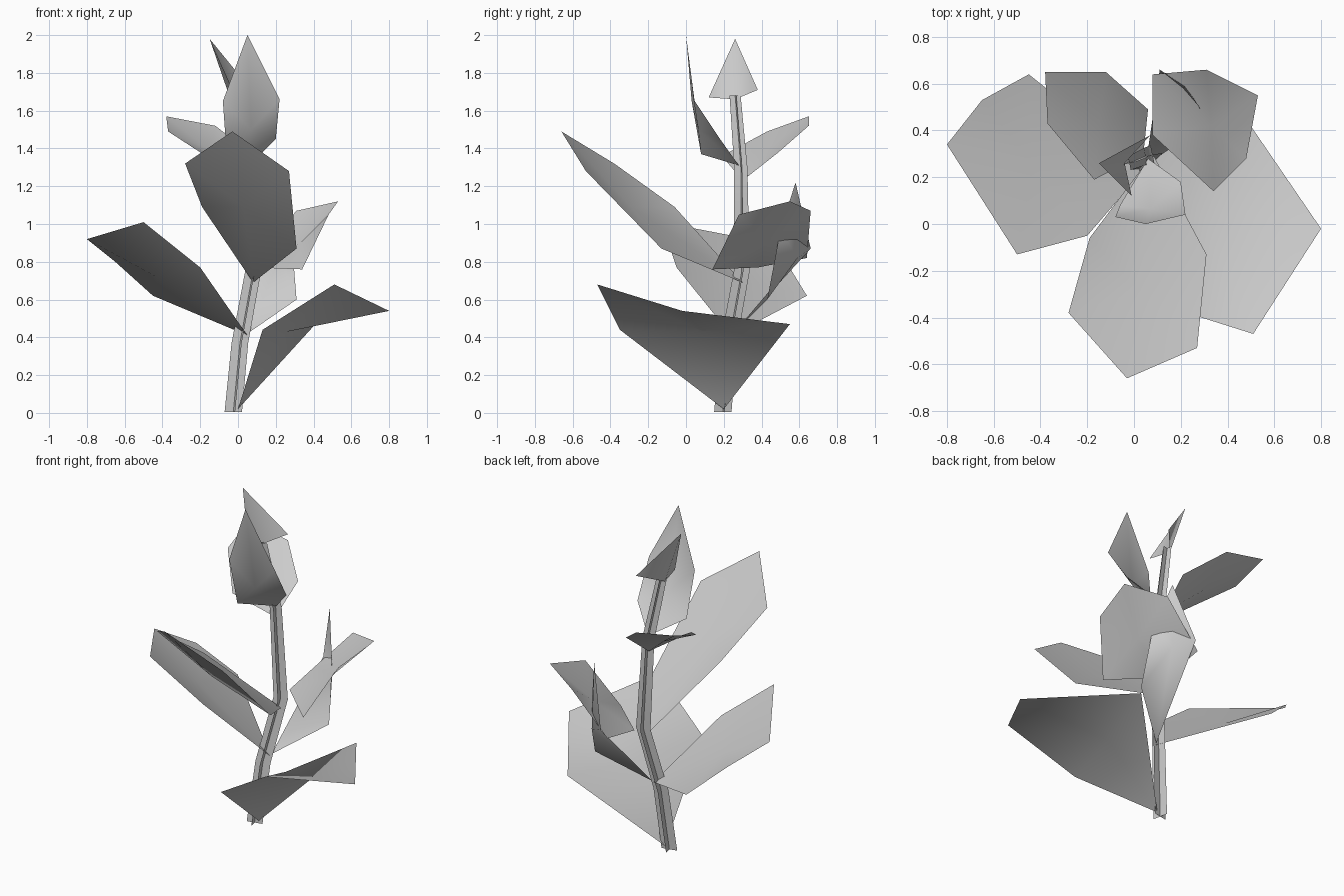
import bpy
import math
from mathutils import Vector

if "Cube" in bpy.data.objects:
    bpy.data.objects.remove(bpy.data.objects["Cube"])


def make_object(name, verts, faces, smooth=120):
    mesh = bpy.data.meshes.new(name)
    mesh.from_pydata(verts, [], faces)
    mesh.update()
    obj = bpy.data.objects.new(name, mesh)
    bpy.context.collection.objects.link(obj)
    bpy.ops.object.select_all(action='DESELECT')
    obj.select_set(True)
    bpy.context.view_layer.objects.active = obj
    bpy.ops.object.shade_smooth_by_angle(angle=math.radians(smooth))
    return obj


def leaf(name, base, left, right, tip, rib):
    """Paper-thin blade: outline fanned around one cupped point on the midrib."""
    loop = [base] + right + [tip] + left[::-1]
    n = len(loop)
    faces = [(i, (i + 1) % n, n) for i in range(n)]
    return make_object(name, loop + [rib], faces)


# Stem: two crossed ribbons following a bent path
path = [(-.025, .195, .005), (.01, .225, .37), (.08, .295, .75),
        (.05, .29, 1.3), (-.02, .26, 1.68)]
half_widths = [.047, .045, .043, .036, .03]
for k, name in enumerate(("stem_ribbon_a", "stem_ribbon_b")):
    a = math.radians(12 + 90 * k)
    side = Vector((math.cos(a), math.sin(a), 0))
    verts = []
    for p, w in zip(path, half_widths):
        verts += [Vector(p) - side * w, Vector(p) + side * w]
    faces = [(2 * i, 2 * i + 1, 2 * i + 3, 2 * i + 2) for i in range(len(path) - 1)]
    make_object(name, verts, faces, 40)

# Large lower leaves
leaf("lower_right_leaf", (0, .2, .02),
     [(.13, -.35, .44), (.51, -.47, .68)], [(.41, .55, .47)],
     (.80, -.02, .54), (.26, .09, .43))
leaf("left_leaf", (.05, .24, .41),
     [(-.45, .64, .62), (-.65, .53, .80)],
     [(-.20, -.05, .77), (-.50, -.13, 1.01)],
     (-.80, .34, .92), (-.43, .25, .72))
leaf("front_leaf", (.08, .30, .69),
     [(-.19, -.06, 1.09), (-.28, -.38, 1.32)],
     [(.31, -.13, .87), (.27, -.53, 1.28)],
     (-.03, -.66, 1.49), (.03, -.29, 1.09))

# Back leaves
leaf("back_upright_leaf", (.05, .25, .42),
     [(.31, .43, .60), (.28, .50, .97)], [(.11, .66, .87)],
     (.21, .58, 1.22), (.22, .59, .82))
leaf("back_right_leaf", (.08, .38, .77),
     [(.08, .64, .82), (.31, .66, 1.07)],
     [(.34, .14, .76), (.48, .28, 1.05)],
     (.53, .55, 1.12), (.33, .42, .90))
leaf("back_left_leaf", (.04, .30, 1.23),
     [(-.17, .19, 1.36), (-.37, .43, 1.49)],
     [(.06, .49, 1.38), (-.12, .65, 1.52)],
     (-.38, .65, 1.57), (-.15, .43, 1.39))

# Young leaves at the top
leaf("top_front_leaf", (.06, .28, 1.31),
     [(-.06, .08, 1.37), (-.08, .03, 1.65)],
     [(.20, .18, 1.45), (.22, .04, 1.66)],
     (.05, 0, 2.0), (.07, .065, 1.5))
make_object("top_back_leaf",
            [(-.15, .26, 1.98), (.07, .38, 1.71), (-.04, .26, 1.66), (-.01, .12, 1.67)],
            [(0, 1, 2), (0, 2, 3)])
